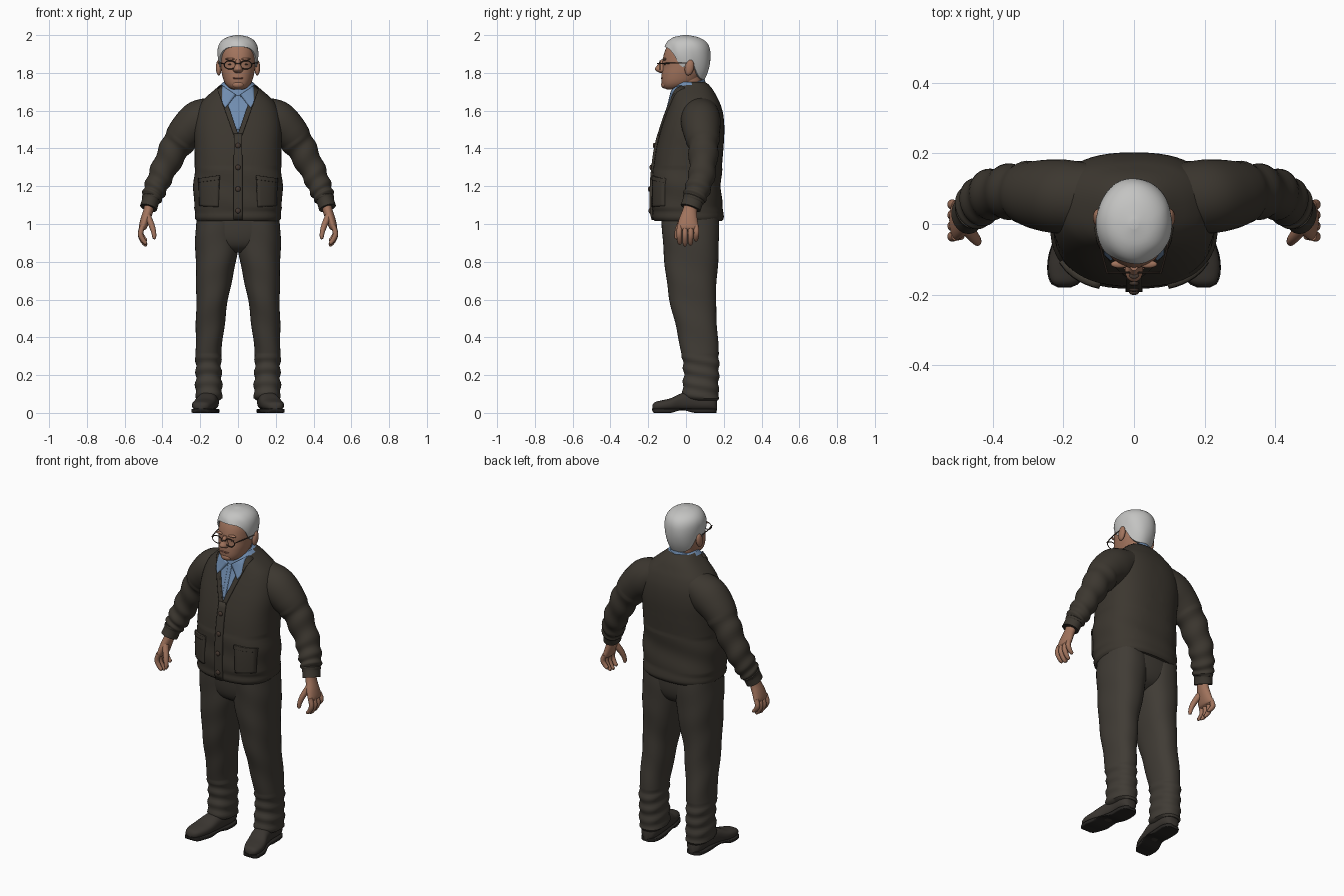
import bpy, bmesh, math
from mathutils import Vector, Matrix

if "Cube" in bpy.data.objects:
    bpy.data.objects.remove(bpy.data.objects["Cube"])


def material(name, *rgb):
    m = bpy.data.materials.new(name)
    m.diffuse_color = (*rgb, 1)
    m.use_nodes = True
    m.node_tree.nodes["Principled BSDF"].inputs["Base Color"].default_value = m.diffuse_color
    return m


KNIT = material("brown_knit", .045, .038, .029)
CLOTH = material("trouser_cloth", .052, .045, .036)
BLUE = material("blue_shirt", .165, .27, .44)
SKIN = material("skin", .36, .175, .11)
LIP = material("lip", .25, .10, .07)
GREY = material("grey_hair", .55, .55, .54)
LEATHER = material("shoe_leather", .042, .036, .03)
SOLE = material("dark_sole", .02, .018, .016)
FRAME = material("glasses_frame", .06, .04, .03)


def finish(name, bm, mat, angle=45, recalc=True):
    if recalc:
        bmesh.ops.recalc_face_normals(bm, faces=bm.faces)
    me = bpy.data.meshes.new(name)
    bm.to_mesh(me)
    bm.free()
    me.materials.append(mat)
    me.polygons.foreach_set("use_smooth", [True] * len(me.polygons))
    me.set_sharp_from_angle(angle=math.radians(angle))
    ob = bpy.data.objects.new(name, me)
    bpy.context.collection.objects.link(ob)
    return ob


def sample(rows, k):
    """Smooth interpolation of rows keyed by their first value."""
    k = max(rows[0][0], min(rows[-1][0], k))
    i = 0
    while i < len(rows) - 2 and k > rows[i + 1][0]:
        i += 1
    a, b = rows[i], rows[i + 1]
    p, q = rows[max(i - 1, 0)], rows[min(i + 2, len(rows) - 1)]
    h = b[0] - a[0]
    t = (k - a[0]) / h
    out = []
    for j in range(1, len(a)):
        ma = (b[j] - p[j]) / (b[0] - p[0]) * h
        mb = (q[j] - a[j]) / (q[0] - a[0]) * h
        out.append((2*t**3 - 3*t*t + 1) * a[j] + (t**3 - 2*t*t + t) * ma
                   + (3*t*t - 2*t**3) * b[j] + (t**3 - t*t) * mb)
    return out


def skin_rings(rings, closed=True, caps=True):
    bm = bmesh.new()
    vs = [[bm.verts.new(p) for p in r] for r in rings]
    n = len(vs[0])
    for a, b in zip(vs, vs[1:]):
        for i in range(n if closed else n - 1):
            j = (i + 1) % n
            bm.faces.new((a[i], a[j], b[j], b[i]))
    if caps:
        bm.faces.new(vs[0])
        bm.faces.new(vs[-1])
    return bm


def loft(rows, n=2.4, steps=40, count=40, axis='z', sx=1, fold=lambda k, a: 0):
    """Superellipse sections; row = key, centre x, half width, low, high."""
    rings = []
    for s in range(steps + 1):
        k = rows[0][0] + (rows[-1][0] - rows[0][0]) * s / steps
        cx, rx, lo, hi = sample(rows, k)
        ring = []
        for i in range(count):
            a = math.tau * i / count
            c, d = math.cos(a), math.sin(a)
            f = fold(k, a)
            x = sx * (cx + (rx + f) * math.copysign(abs(c) ** (2 / n), c))
            w = (lo + hi) / 2 + ((hi - lo) / 2 + f) * math.copysign(abs(d) ** (2 / n), d)
            ring.append((x, w, k) if axis == 'z' else (x, k, w))
        rings.append(ring)
    return skin_rings(rings)


def tube(path, steps=16, count=14, sx=1, fold=lambda k, a: 0):
    """Round sweep; point = x, y, z, radius across, radius along y."""
    rows = [(i, *p) for i, p in enumerate(path)]
    rings = []
    for s in range(steps + 1):
        k = (len(path) - 1) * s / steps
        x, y, z, r, ry = sample(rows, k)
        d = Vector(sample(rows, k + .05)[:3]) - Vector(sample(rows, k - .05)[:3])
        d.normalize()
        u = (Vector((0, 1, 0)) - d * d.y).normalized()
        v = d.cross(u)
        ring = []
        for i in range(count):
            a = math.tau * i / count
            f = fold(k, a)
            p = Vector((x, y, z)) + u * (ry + f) * math.cos(a) + v * (r + f) * math.sin(a)
            ring.append((p.x * sx, p.y, p.z))
        rings.append(ring)
    return skin_rings(rings)


def ball(name, loc, size, mat, rot=0):
    bm = bmesh.new()
    m = Matrix.Translation(loc) @ Matrix.Rotation(rot, 4, 'X') @ Matrix.Diagonal((*size, 1))
    bmesh.ops.create_uvsphere(bm, u_segments=20, v_segments=12, radius=1, matrix=m)
    return finish(name, bm, mat)


# Cardigan body, with the shirt showing in the V opening
TORSO = [(1.015, 0, .217, -.165, .188), (1.03, 0, .228, -.178, .2), (1.065, 0, .227, -.177, .197),
         (1.085, 0, .233, -.18, .193), (1.2, 0, .235, -.18, .186), (1.3, 0, .23, -.172, .19),
         (1.4, 0, .23, -.158, .198), (1.5, 0, .233, -.133, .203), (1.58, 0, .222, -.107, .197),
         (1.64, 0, .197, -.086, .18), (1.68, 0, .16, -.075, .16), (1.71, 0, .125, -.068, .143),
         (1.74, 0, .09, -.055, .118), (1.752, 0, .078, -.045, .1)]
TN = 2.5
bm = loft(TORSO, TN, 64, 56, fold=lambda k, a: .003 * math.sin(k * 38 + 2 * a) if 1.08 < k < 1.3 else 0)
V_LOW, V_SLOPE = 1.48, .26 / .095
for s in (1, -1):
    bmesh.ops.bisect_plane(bm, geom=bm.verts[:] + bm.edges[:] + bm.faces[:], dist=1e-5,
                           plane_co=(0, 0, V_LOW), plane_no=(s * V_SLOPE, 0, -1))
for f in bm.faces:
    c = f.calc_center_median()
    if c.y < .03 and c.z - V_LOW > abs(c.x) * V_SLOPE:
        f.material_index = 1
finish("cardigan_body", bm, KNIT).data.materials.append(BLUE)


def front_y(x, z):
    _, rx, lo, hi = sample(TORSO, z)
    q = min(abs(x) / rx, .97)
    return (lo + hi) / 2 - (hi - lo) / 2 * (1 - q ** TN) ** (1 / TN)


def patch(name, corners, off, mat, sx=1, n=14):
    """Cloth panel laid on the chest; corners are x, z pairs."""
    a, b, c, d = (Vector(p) for p in corners)
    rows = []
    for i in range(n + 1):
        l, r = a.lerp(d, i / n), b.lerp(c, i / n)
        pts = [l.lerp(r, j / 6) for j in range(7)]
        rows.append([(p.x * sx, front_y(p.x, p.y) - off, p.y) for p in pts])
    bm = skin_rings(rows, closed=False, caps=False)
    bm.normal_update()
    if sum(f.normal.y for f in bm.faces) > 0:
        bmesh.ops.reverse_faces(bm, faces=bm.faces)
    ob = finish(name, bm, mat, recalc=False)
    mod = ob.modifiers.new("thickness", 'SOLIDIFY')
    mod.thickness, mod.offset = off + .008, -1


patch("button_placket", [(-.024, 1.02), (.024, 1.02), (.022, 1.48), (-.022, 1.48)], .012, KNIT)
patch("shirt_placket", [(-.01, 1.5), (.01, 1.5), (.012, 1.68), (-.012, 1.68)], .004, BLUE)
for i in range(4):
    z = 1.07 + .115 * i
    ball("cardigan_button", (0, front_y(0, z) - .013, z), (.014, .008, .014), FRAME)

HEM = lambda k, a: .004 * math.sin(k * 95 + 2 * math.sin(a)) if k < .3 else .0015 * math.sin(k * 30 + 2 * a)
for side, s in (("right", -1), ("left", 1)):
    patch(side + "_neck_band", [(-.004, 1.465), (.02, 1.465), (.112, 1.72), (.088, 1.735)], .01, KNIT, s)
    patch(side + "_pocket", [(.105, 1.09), (.205, 1.095), (.21, 1.24), (.1, 1.255)], .01, KNIT, s)
    patch(side + "_pocket_welt", [(.1, 1.235), (.211, 1.22), (.212, 1.242), (.098, 1.258)], .015, KNIT, s)
    patch(side + "_collar_flap", [(.068, 1.615), (.085, 1.65), (.085, 1.735), (.012, 1.685)], .012, BLUE, s)

    # Sleeves with soft folds and a ribbed cuff
    bm = tube([(.11, .08, 1.60, .08, .09), (.2, .078, 1.55, .108, .105), (.272, .083, 1.49, .096, .098),
               (.332, .092, 1.405, .08, .08), (.402, .085, 1.27, .067, .07), (.44, .06, 1.18, .06, .066),
               (.458, .042, 1.135, .052, .06), (.463, .036, 1.12, .046, .055), (.474, .024, 1.085, .046, .055)],
              70, 32, s, lambda k, a: .0045 * math.sin(k * 8 + 1.5 * math.sin(a)) if 2.6 < k < 6 else 0)
    finish(side + "_sleeve", bm, KNIT)

    # Hand
    bm = tube([(.468, .03, 1.11, .026, .036), (.475, .02, 1.07, .026, .038), (.492, .012, 1.02, .025, .05),
               (.505, .01, .98, .02, .056), (.508, .01, .967, .008, .04)], 20, 20, s)
    finish(side + "_palm", bm, SKIN)
    for i, ln in enumerate((.95, 1.05, 1, .78)):
        y = -.034 + .029 * i
        bm = tube([(.505, y, .99, .013, .014), (.516, y * 1.05, .99 - .045 * ln, .014, .0145),
                   (.502, y, .99 - .08 * ln, .0125, .013), (.487, y, .99 - .097 * ln, .009, .01),
                   (.482, y, .99 - .1 * ln, .002, .003)], 14, 12, s)
        finish(side + "_finger", bm, SKIN)
    bm = tube([(.48, -.005, 1.045, .018, .022), (.458, -.032, .995, .016, .018), (.446, -.047, .955, .013, .014),
               (.443, -.052, .925, .009, .01), (.443, -.053, .92, .002, .003)], 14, 12, s)
    finish(side + "_thumb", bm, SKIN)

    # Trouser leg
    bm = loft([(.065, .152, .052, .01, .165), (.075, .153, .066, -.012, .175), (.13, .155, .071, -.018, .172),
               (.2, .155, .068, -.012, .174), (.3, .157, .068, -.022, .174), (.45, .148, .075, -.052, .165),
               (.6, .137, .084, -.088, .158), (.72, .125, .097, -.105, .164), (.84, .114, .111, -.118, .172),
               (.94, .11, .116, -.125, .175), (1.04, .105, .115, -.13, .172)], 2.3, 80, 40, sx=s, fold=HEM)
    finish(side + "_trouser_leg", bm, CLOTH)

    # Shoe
    shape = [(-.178, .197, .015, .022, .04), (-.168, .196, .036, .015, .055), (-.13, .19, .053, .012, .066),
             (-.08, .18, .058, .012, .078), (-.02, .164, .053, .012, .105), (.05, .154, .05, .012, .115),
             (.12, .152, .05, .012, .105), (.155, .152, .036, .012, .085), (.163, .152, .02, .014, .07)]
    finish(side + "_shoe", loft(shape, 2.5, 40, 28, 'y', s), LEATHER)
    sole = [(y - .002, cx, rx + .003, .014 if -.01 > y > -.03 or y < -.17 else 0, .022)
            for y, cx, rx, _, _ in shape]
    finish(side + "_shoe_sole", loft(sole, 7, 40, 28, 'y', s), SOLE)

# Trouser seat joining both legs
finish("trouser_seat", loft([(.85, 0, .05, -.06, .08), (.88, 0, .14, -.1, .135), (.94, 0, .2, -.122, .165),
                             (1.05, 0, .217, -.132, .175)], 2.5, 16), CLOTH)

# Neck and shirt collar
finish("neck", loft([(1.6, 0, .06, -.05, .09), (1.7, 0, .062, -.062, .085), (1.8, 0, .068, -.07, .085)], 2), SKIN)
rings = []
for grow, drop in ((-.012, .02), (-.004, 0), (.004, 0), (.018, .055)):
    ring = []
    for i in range(48):
        a = math.tau * i / 48
        ring.append(((.07 + grow) * math.sin(a), .017 - (.078 + grow) * math.cos(a),
                     1.732 - .035 * math.cos(a) - drop))
    rings.append(ring)
finish("shirt_collar", skin_rings(rings, caps=False), BLUE)

# Head
finish("head", loft([(1.712, 0, .025, -.1, -.04), (1.72, 0, .046, -.117, 0), (1.745, 0, .069, -.128, .05),
                     (1.79, 0, .084, -.129, .085), (1.83, 0, .09, -.124, .1), (1.865, 0, .092, -.124, .11),
                     (1.92, 0, .09, -.11, .11), (1.96, 0, .074, -.085, .088), (1.985, 0, .035, -.05, .045)],
                    2.15, 44), SKIN)
finish("nose", loft([(1.8, 0, .012, -.138, -.1), (1.808, 0, .024, -.155, -.1), (1.82, 0, .025, -.165, -.1),
                     (1.84, 0, .016, -.153, -.1), (1.87, 0, .012, -.132, -.1)], 2, 16, 20), SKIN)
ball("mouth", (0, -.127, 1.772), (.03, .006, .005), LIP)
ball("chin", (0, -.113, 1.738), (.032, .019, .02), SKIN)

# Hair cap following a hairline given by angle from the front
HAIR = [(1.75, .072, -.06, .09), (1.8, .09, -.1, .115), (1.85, .102, -.122, .128), (1.9, .108, -.123, .13),
        (1.94, .104, -.112, .122), (1.97, .087, -.094, .1), (1.99, .056, -.062, .06), (2.0, .012, -.015, .012)]
LINE = [(0, 1.938), (35, 1.93), (58, 1.895), (76, 1.835), (90, 1.835), (102, 1.86), (118, 1.8), (140, 1.77),
        (180, 1.765)]
rings = []
for j in range(20):
    t = max(j - 1, 0) / 18
    ring = []
    for i in range(64):
        a = math.tau * i / 64
        low = sample(LINE, math.degrees(min(a, math.tau - a)))[0]
        z = low + (2 - low) * math.sin(t * math.pi / 2)
        rx, lo, hi = sample(HAIR, z)
        f = .86 if j == 0 else 1 + .014 * math.sin(5 * a + 7 * t) * (1 - t)
        ring.append((f * rx * math.sin(a), (lo + hi) / 2 - f * (hi - lo) / 2 * math.cos(a), z))
    rings.append(ring)
finish("hair", skin_rings(rings), GREY)

# Ears, eyes, brows and glasses
for side, s in (("right", -1), ("left", 1)):
    ball(side + "_ear", (s * .102, .018, 1.828), (.015, .024, .042), SKIN, -.2)
    ball(side + "_eye", (s * .037, -.112, 1.845), (.015, .005, .004), FRAME)
    ball(side + "_brow", (s * .04, -.114, 1.873), (.026, .011, .007), SKIN)
    bm = skin_rings([[(s * .042 + (.031 + .003 * math.cos(b)) * math.cos(a), -.138 + .003 * math.sin(b),
                       1.842 + (.022 + .003 * math.cos(b)) * math.sin(a)) for b in (0, 1.57, 3.14, 4.71)]
                     for a in (math.tau * i / 32 for i in range(33))], caps=False)
    bmesh.ops.remove_doubles(bm, verts=bm.verts, dist=1e-5)
    finish(side + "_glasses_rim", bm, FRAME)
    bm = loft([(-.14, .076, .003, 1.847, 1.853), (-.06, .096, .003, 1.849, 1.855),
               (.03, .108, .003, 1.85, 1.856)], 2, 8, 8, 'y', s)
    finish(side + "_glasses_temple", bm, FRAME)
ball("glasses_bridge", (0, -.147, 1.849), (.014, .008, .003), FRAME)
